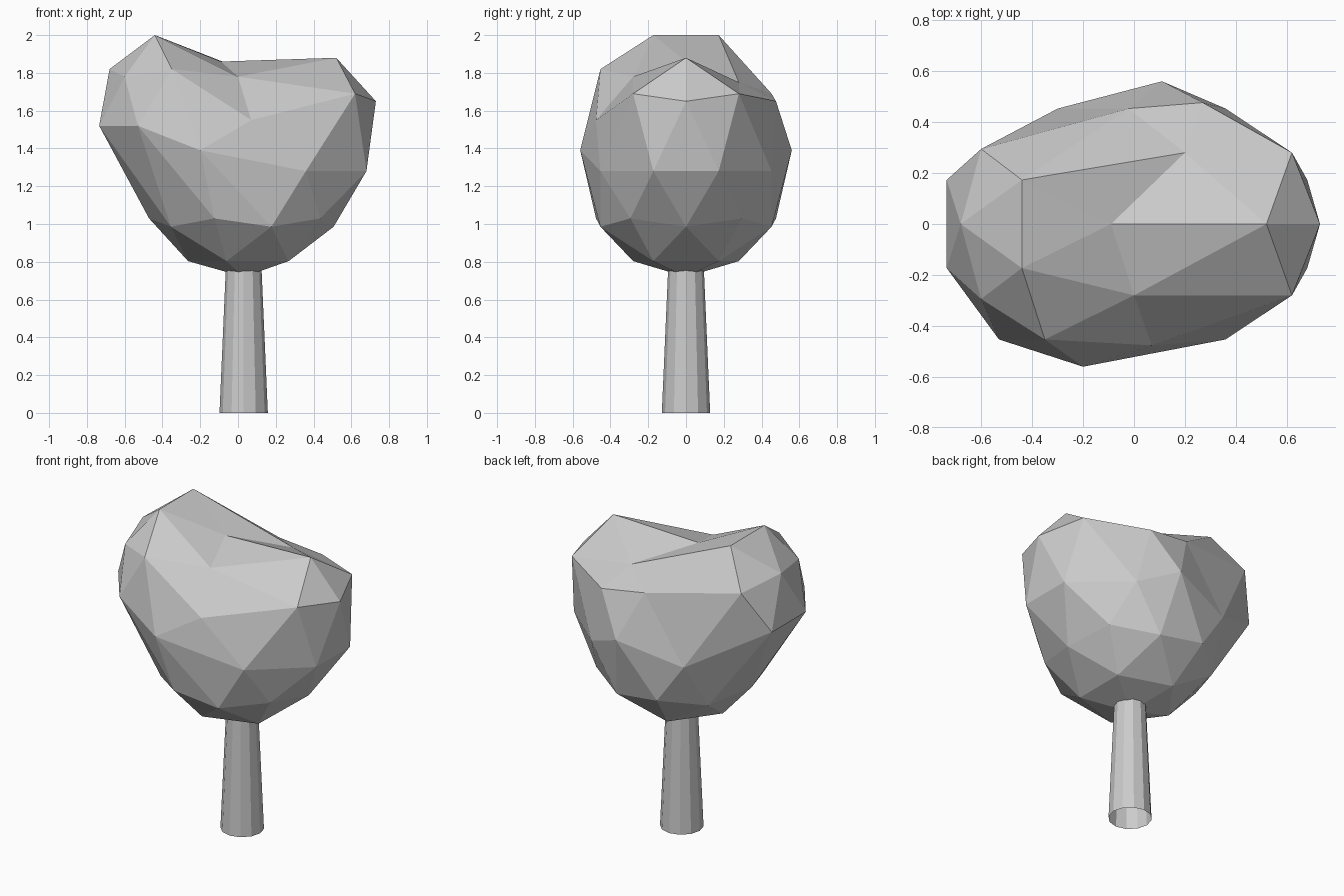
import bpy
import bmesh
from math import radians, cos, sin, sqrt
from mathutils import Vector

default_cube = bpy.data.objects.get("Cube")
if default_cube:
    bpy.data.objects.remove(default_cube, do_unlink=True)

# One plain grey for the whole tree
grey = bpy.data.materials.new("plain grey")
grey.use_nodes = True
colour = (0.6, 0.6, 0.6, 1)
grey.diffuse_color = colour
grey.node_tree.nodes["Principled BSDF"].inputs["Base Color"].default_value = colour

AXIS_X = 0.03          # the trunk and crown share this axis
CROWN_RADIUS = 0.56
CROWN_HEIGHT = 1.28


def add_object(name, bm, location):
    """Turn a bmesh into a flat-shaded grey object."""
    mesh = bpy.data.meshes.new(name)
    bm.to_mesh(mesh)
    bm.free()
    mesh.materials.append(grey)
    obj = bpy.data.objects.new(name, mesh)
    obj.location = location
    bpy.context.collection.objects.link(obj)
    return obj


def direction(height, angle):
    """Unit vector at a given height and compass angle on the sphere."""
    ring = sqrt(max(0, 1 - height * height))
    a = radians(angle)
    return Vector((ring * cos(a), ring * sin(a), height))


# Trunk: open, tapered, twelve-sided tube that ends inside the crown
bm = bmesh.new()
trunk_height = 0.8
bmesh.ops.create_cone(bm, cap_ends=False, segments=12, radius1=0.128,
                      radius2=0.093, depth=trunk_height)
add_object("trunk", bm, (AXIS_X, 0, trunk_height / 2))

# Crown: faceted ball whose upper points are pulled into two lobes
# Each pull: (height on ball, angles, new x, new z); y stays as it was
pulls = [
    # hollow between the lobes
    (1, [0], -0.09, 1.86),
    (0.85, [-72], 0, 1.78),
    (0.85, [72], 0.2, 1.75),
    # left lobe
    (0.85, [0], 0.52, 1.88),
    (0.53, [-36, 36], 0.62, 1.69),
    (0.45, [0], 0.73, 1.65),
    (0, [-18, 18], 0.68, 1.28),
    # right lobe
    (0.85, [-144, 144], -0.44, 2),
    (0.53, [180], -0.68, 1.82),
    (0.45, [-144, 144], -0.6, 1.78),
    (0, [-162, 162], -0.735, 1.52),
    # front bulge
    (0.53, [-108], -0.35, 1.82),
    (0.45, [-72], 0.07, 1.55),
    (0, [-126], -0.53, 1.52),
    (0, [-90], -0.2, 1.39),
    # back bulge
    (0.53, [108], -0.02, 1.69),
    (0.45, [72], 0.27, 1.65),
    (0, [90], 0.11, 1.39),
]
bm = bmesh.new()
bmesh.ops.create_icosphere(bm, subdivisions=2, radius=CROWN_RADIUS)
rest = [(v, v.co.normalized()) for v in bm.verts]
for height, angles, x, z in pulls:
    for angle in angles:
        target = direction(height, angle)
        vert = max(rest, key=lambda pair: pair[1].dot(target))[0]
        vert.co.x = x - AXIS_X
        vert.co.z = z - CROWN_HEIGHT
add_object("crown", bm, (AXIS_X, 0, CROWN_HEIGHT))
